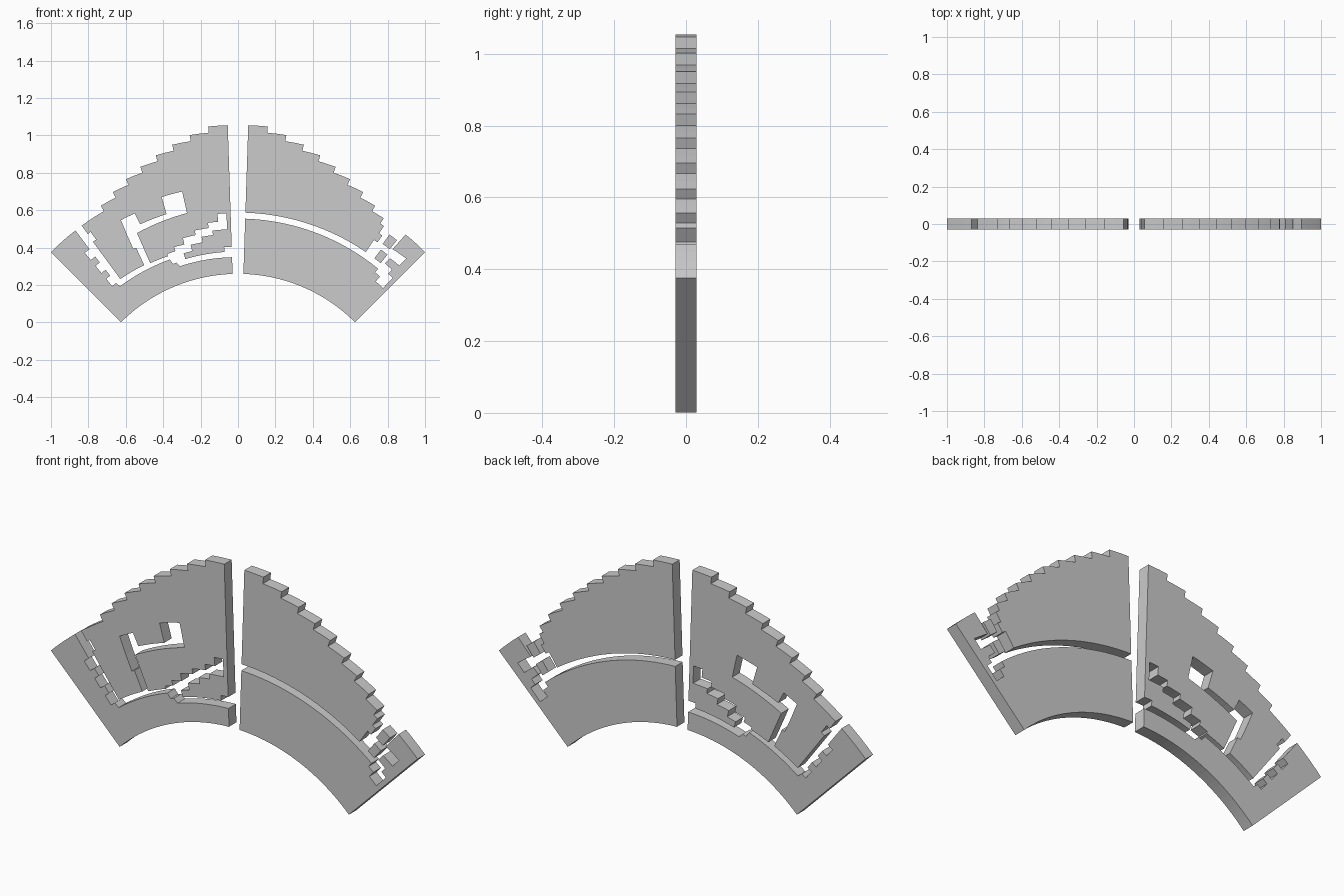
import bpy, bmesh, math

CENTRE_Z = -0.625   # centre of all arcs
HALF = 0.029        # half thickness
GAP = 1.87          # half angle of the central aisle


def outline(pts):
    """Polar (degrees, radius) corners -> xz points, long arcs subdivided."""
    out = []
    for (a0, r0), (a1, r1) in zip(pts, pts[1:] + pts[:1]):
        n = max(1, math.ceil(abs(a1 - a0) / 1.8))
        for i in range(n):
            a = math.radians(a0 + (a1 - a0) * i / n)
            r = r0 + (r1 - r0) * i / n
            out.append((r * math.sin(a), CENTRE_Z + r * math.cos(a)))
    return out


def plate(name, pts, side=1):
    bm = bmesh.new()
    face = bm.faces.new([bm.verts.new((side * x, -HALF, z)) for x, z in outline(pts)])
    ext = bmesh.ops.extrude_face_region(bm, geom=[face])
    moved = [v for v in ext["geom"] if isinstance(v, bmesh.types.BMVert)]
    bmesh.ops.translate(bm, verts=moved, vec=(0, 2 * HALF, 0))
    bmesh.ops.recalc_face_normals(bm, faces=bm.faces)
    me = bpy.data.meshes.new(name)
    bm.to_mesh(me)
    bm.free()
    ob = bpy.data.objects.new(name, me)
    bpy.context.collection.objects.link(ob)
    return ob


def steps(last):
    """Stepped outer rim from the aisle outwards."""
    pts, a = [], GAP
    for k in range(9):
        end = last if k == 8 else 5.45 + 3.57 * k
        r = 1.68 - 0.0331 * k
        pts += [(a, r), (end, r)]
        a = end
    return pts


# right outer block with ragged end
plate("right_outer_block", steps(33.4) + [
    (33.4, 1.382), (34.4, 1.382), (34.4, 1.335), (35.3, 1.335),
    (35.3, 1.29), (34.3, 1.29), (34.3, 1.212), (GAP, 1.212)])

# right inner block and its notched end
plate("right_inner_block", [
    (GAP, 0.8845), (45, 0.8845), (45, 1.415), (39.3, 1.415), (39.1, 1.31),
    (42.9, 1.32), (42.9, 1.268), (40, 1.264), (39.9, 1.225), (42.2, 1.225),
    (42.2, 1.195), (43.8, 1.195), (43.8, 1.12), (41.1, 1.12), (41.1, 1.155),
    (39.4, 1.155), (39.4, 1.18), (GAP, 1.18)])

# small loose blocks beside the right end
plate("right_small_block_upper", [(36.5, 1.30), (38.6, 1.30), (38.6, 1.362), (36.5, 1.362)])
plate("right_small_block_lower", [(37.0, 1.212), (39.0, 1.212), (39.0, 1.27), (37.0, 1.27)])

# left inner band and end piece with toothed edge
teeth = []
for r in (1.29, 1.20, 1.11):
    teeth += [(38, r), (39.4, r), (39.4, r - 0.05), (38, r - 0.05)]
plate("left_inner_band", [
    (GAP, 0.8845), (45, 0.8845), (45, 1.415), (37.9, 1.415)] + teeth + [
    (37.6, 1.033), (20.8, 1.028), (20.3, 1.0), (19.2, 1.0), (18.5, 0.976),
    (GAP, 0.974)], side=-1)

# left outer block: rim, toothed edge, slot, stair-shaped cut, aisle edge
plate("left_outer_block", steps(36.2) + [
    (36.2, 1.36), (35.4, 1.36), (35.4, 1.31), (36.3, 1.31), (36.3, 1.063),
    (28.3, 1.058), (28.0, 1.16), (28.8, 1.16), (28.5, 1.24), (28.1, 1.328),
    (24.6, 1.328), (24.5, 1.263), (17.6, 1.263), (17.5, 1.358),
    (12.7, 1.358), (12.7, 1.24), (26.1, 1.228), (26.5, 1.052),
    (20.9, 1.048), (20.9, 1.06), (18.4, 1.06), (18.4, 1.083),
    (15.4, 1.08), (15.3, 1.115), (11.7, 1.115), (11.7, 1.14), (7.9, 1.14),
    (7.9, 1.168), (5.2, 1.168), (5.2, 1.21), (2.9, 1.21), (3.0, 1.124),
    (7, 1.124), (7, 1.10), (10.2, 1.10), (10.2, 1.07), (13.7, 1.07),
    (13.7, 1.036), (16.3, 1.036), (16.3, 1.004), (4.1, 1.004),
    (4.1, 1.03), (GAP, 1.03)], side=-1)
